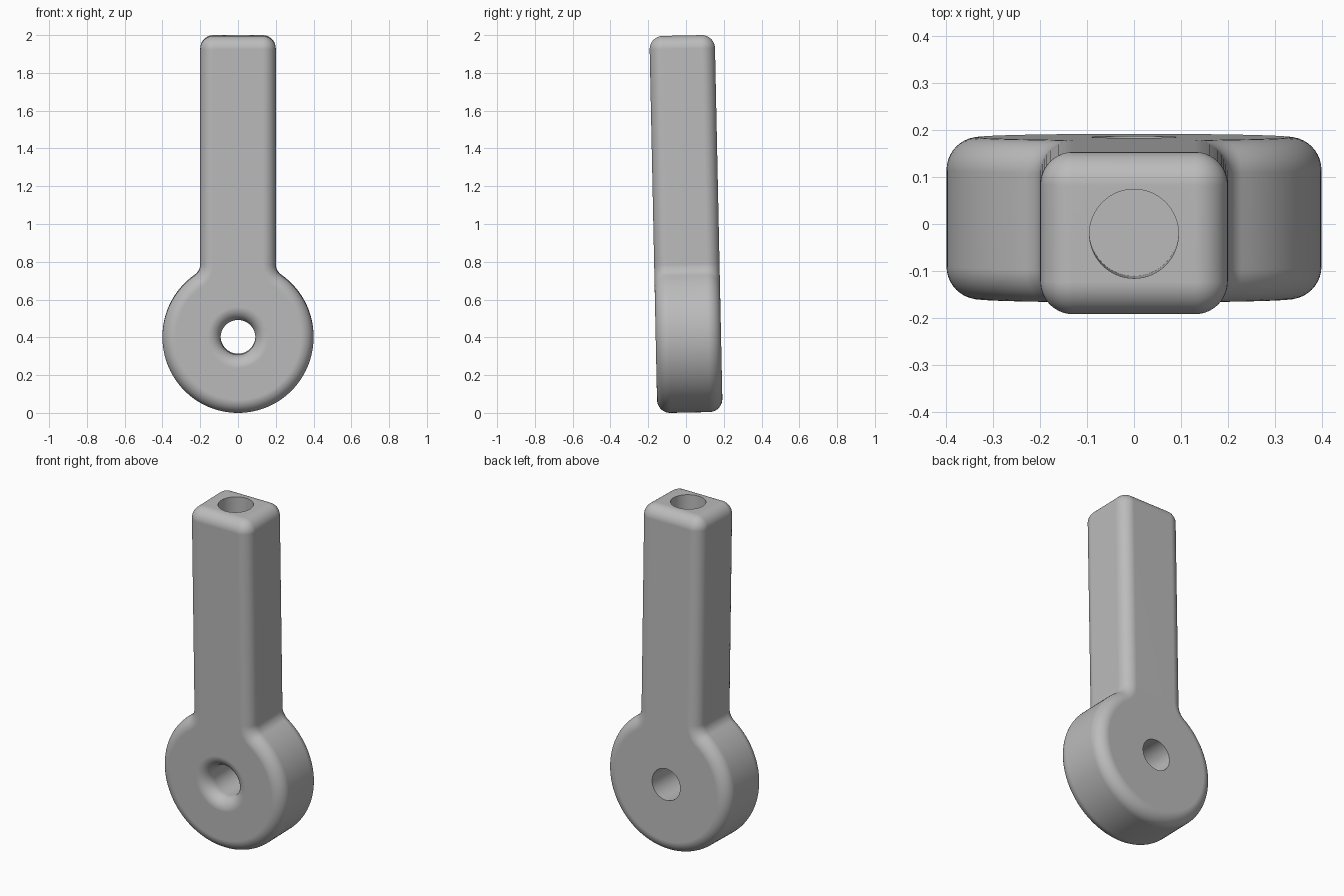
import bpy, bmesh, math
from mathutils import Matrix, Vector

if "Cube" in bpy.data.objects:
    bpy.data.objects.remove(bpy.data.objects["Cube"], do_unlink=True)

HALF_T = 0.173      # half thickness
EYE_R, BAR_W = 0.4, 0.2
ROUND = 0.07        # edge rounding
TOP, EYE_Z = 0.998, -0.598
TILT = math.radians(1.2)
HOLE_R = 0.092


def arc(cx, cz, r, a0, a1, n):
    return [(cx + r * math.cos(a0 + (a1 - a0) * i / n),
             cz + r * math.sin(a0 + (a1 - a0) * i / n)) for i in range(n + 1)]


def outline(inset):
    """Eye, neck fillets and bar as one closed loop, inset evenly."""
    fx = BAR_W + ROUND
    fz = math.sqrt((EYE_R + ROUND) ** 2 - fx ** 2)
    a = math.atan2(fz, fx)
    right = arc(0, EYE_Z, EYE_R - inset, -math.pi / 2, a, 48)
    right += arc(fx, EYE_Z + fz, ROUND + inset, a + math.pi, math.pi, 10)
    right += arc(BAR_W - ROUND, TOP - ROUND, max(ROUND - inset, 0.0005), 0, math.pi / 2, 10)
    left = [(-x, z) for x, z in reversed(right[1:])]
    return right + left


def make_object(name, bm):
    bmesh.ops.recalc_face_normals(bm, faces=bm.faces)
    mesh = bpy.data.meshes.new(name)
    bm.to_mesh(mesh)
    bm.free()
    ob = bpy.data.objects.new(name, mesh)
    bpy.context.collection.objects.link(ob)
    return ob


def loft(name, rings):
    """Skin a stack of matching loops and cap both ends."""
    bm = bmesh.new()
    loops = [[bm.verts.new(p) for p in ring] for ring in rings]
    n = len(loops[0])
    for a, b in zip(loops, loops[1:]):
        for i in range(n):
            j = (i + 1) % n
            bm.faces.new((a[i], a[j], b[j], b[i]))
    bm.faces.new(loops[0])
    bm.faces.new(loops[-1])
    return make_object(name, bm)


# Rounded body
quarter = [math.pi / 2 * i / 10 for i in range(11)]
section = [(ROUND * (1 - math.sin(a)), -HALF_T + ROUND * (1 - math.cos(a))) for a in quarter]
section += [(d, -y) for d, y in reversed(section)]
body = loft("rod_end", [[(x, y, z) for x, z in outline(d)] for d, y in section])

# Eye hole cutter, flared at the front and straight at the back
flare = [(HOLE_R + ROUND * (1 - math.sin(a)), -HALF_T + ROUND * (1 - math.cos(a)))
         for a in quarter]
profile = [(flare[0][0], -HALF_T - 0.05)] + flare + [(HOLE_R, HALF_T + 0.05)]
turn = [2 * math.pi * i / 64 for i in range(64)]
eye_cutter = loft("eye_hole_cutter",
                  [[(r * math.cos(t), y, EYE_Z + r * math.sin(t)) for t in turn]
                   for r, y in profile])

# Blind hole in the end of the bar
bore_cutter = loft("end_bore_cutter",
                   [[(0.095 * math.cos(t), 0.095 * math.sin(t), z) for t in turn]
                    for z in (TOP - 0.22, TOP + 0.05)])

for cutter in (eye_cutter, bore_cutter):
    mod = body.modifiers.new(cutter.name, "BOOLEAN")
    mod.operation = "DIFFERENCE"
    mod.solver = "EXACT"
    mod.object = cutter
bpy.context.view_layer.update()
cut_mesh = bpy.data.meshes.new_from_object(
    body.evaluated_get(bpy.context.evaluated_depsgraph_get()))
body.modifiers.clear()
body.data = cut_mesh
for cutter in (eye_cutter, bore_cutter):
    bpy.data.objects.remove(cutter, do_unlink=True)

# Slight lean towards the front, standing on the ground
body.data.transform(Matrix.Rotation(TILT, 4, "X"))
low = min(v.co.z for v in body.data.vertices)
body.data.transform(Matrix.Translation(Vector((0, 0, -low))))

# Plain grey
grey = bpy.data.materials.new("light_grey")
grey.use_nodes = True
colour = (0.5, 0.5, 0.5, 1)
grey.diffuse_color = colour
grey.node_tree.nodes["Principled BSDF"].inputs["Base Color"].default_value = colour
body.data.materials.clear()
body.data.materials.append(grey)

# Smooth rounds with crisp hole rims and flat faces
bpy.ops.object.select_all(action="DESELECT")
body.select_set(True)
bpy.context.view_layer.objects.active = body
bpy.ops.object.shade_smooth_by_angle(angle=math.radians(35))
weighted = body.modifiers.new("even_shading", "WEIGHTED_NORMAL")
weighted.keep_sharp = True
